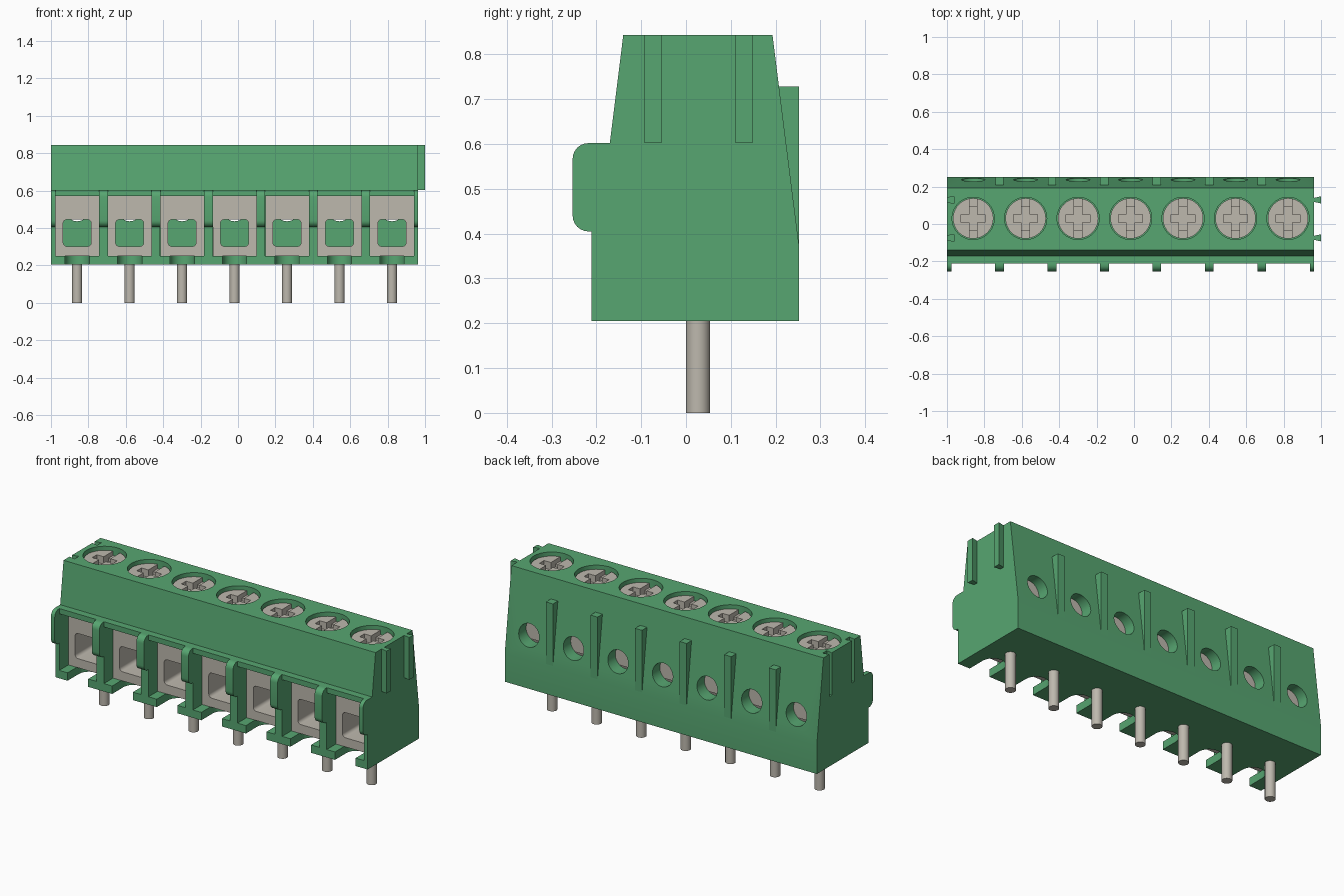
import bpy, bmesh
from math import sin, cos, pi, radians

cube = bpy.data.objects.get("Cube")
if cube:
    bpy.data.objects.remove(cube, do_unlink=True)


def material(name, rgb):
    m = bpy.data.materials.new(name)
    m.use_nodes = True
    m.diffuse_color = (*rgb, 1)
    m.node_tree.nodes["Principled BSDF"].inputs["Base Color"].default_value = (*rgb, 1)
    return m


GREEN = material("green plastic", (0.095, 0.38, 0.165))
METAL = material("warm grey metal", (0.51, 0.48, 0.42))

PITCH = 0.2805
LEFT, RIGHT = -1.0, 0.9635
CENTRES = [LEFT + PITCH * (i + 0.5) for i in range(7)]
JOINTS = [LEFT + PITCH * i for i in range(1, 7)]


def arc(cx, cy, r, start, end, n=6):
    """Points along an arc, angles in degrees."""
    steps = [radians(start + (end - start) * i / n) for i in range(n + 1)]
    return [(cx + r * cos(t), cy + r * sin(t)) for t in steps]


def circle(cx, cy, r, n=40):
    return arc(cx, cy, r, 0, 360, n)[:-1]


def rect(x0, y0, x1, y1):
    return [(x0, y0), (x1, y0), (x1, y1), (x0, y1)]


def rounded(x0, y0, x1, y1, r):
    return (arc(x0 + r, y0 + r, r, 180, 270) + arc(x1 - r, y0 + r, r, 270, 360)
            + arc(x1 - r, y1 - r, r, 0, 90) + arc(x0 + r, y1 - r, r, 90, 180))


PLACE = {"x": lambda a, b, h: (h, a, b),
         "y": lambda a, b, h: (a, h, b),
         "z": lambda a, b, h: (a, b, h)}


def solid(name, mat, prisms):
    """One object made of prisms: (outline, axis, low, high)."""
    bm = bmesh.new()
    for outline, axis, lo, hi in prisms:
        put = PLACE[axis]
        a = [bm.verts.new(put(*p, lo)) for p in outline]
        b = [bm.verts.new(put(*p, hi)) for p in outline]
        bm.faces.new(a)
        bm.faces.new(b[::-1])
        for i in range(len(a)):
            j = (i + 1) % len(a)
            bm.faces.new((a[j], a[i], b[i], b[j]))
    bmesh.ops.recalc_face_normals(bm, faces=bm.faces[:])
    mesh = bpy.data.meshes.new(name)
    bm.to_mesh(mesh)
    bm.free()
    mesh.materials.append(mat)
    ob = bpy.data.objects.new(name, mesh)
    bpy.context.collection.objects.link(ob)
    return ob


def cut(target, *prism_sets):
    """Subtract each set of prisms from the target and bake the result."""
    for prisms in prism_sets:
        cutter = solid("cutter", target.data.materials[0], prisms)
        cutter.hide_render = True
        mod = target.modifiers.new("cut", "BOOLEAN")
        mod.operation, mod.solver, mod.object = "DIFFERENCE", "EXACT", cutter
        graph = bpy.context.evaluated_depsgraph_get()
        baked = bpy.data.meshes.new_from_object(target.evaluated_get(graph))
        target.modifiers.clear()
        target.data = baked
        bpy.data.objects.remove(cutter, do_unlink=True)


def dovetail(x, y, depth):
    """Plan outline of a rib that widens away from its root."""
    return [(x, y - 0.011), (x + depth, y - 0.019), (x + depth, y + 0.019), (x, y + 0.011)]


# Housing with terminal cavities, pin slots, screw wells, rear holes and side grooves
profile = [(-0.211, 0.205), (0.252, 0.205), (0.252, 0.375), (0.193, 0.843),
           (-0.14, 0.843), (-0.17, 0.602), (-0.211, 0.602)]
RIB_Y = (-0.074, 0.129)
housing = solid("housing", GREEN, [(profile, "x", LEFT, RIGHT)])
cut(housing,
    [(rect(x - 0.117, 0.25, x + 0.117, 0.572), "y", -0.3, 0.17) for x in CENTRES],
    [([(x - 0.065, -0.3), (x + 0.065, -0.3)] + arc(x, -0.11, 0.065, 0, 180, 16),
      "z", 0.15, 0.3) for x in CENTRES],
    [(circle(x, 0.03, 0.113), "z", 0.74, 0.9) for x in CENTRES],
    [(circle(x, 0.5, 0.064), "y", 0.14, 0.3) for x in CENTRES],
    [(dovetail(LEFT - 0.001, y, 0.038), "z", 0.602, 0.9) for y in RIB_Y])

# Rounded noses on the front of the dividing walls
nose = ([(-0.211, 0.405)] + [(-0.211, 0.602)]
        + arc(-0.218, 0.567, 0.035, 90, 180) + arc(-0.218, 0.44, 0.035, 180, 270))
spans = [(LEFT, LEFT + 0.0235), (RIGHT - 0.0235, RIGHT)]
spans += [(x - 0.0235, x + 0.0235) for x in JOINTS]
solid("divider_noses", GREEN, [(nose, "x", a, b) for a, b in spans])

# Wedge ribs on the back and dovetail ribs on one side
wedge = [(0.252, 0.375), (0.252, 0.728), (0.2, 0.728), (0.2, 0.6)]
solid("back_ribs", GREEN, [(wedge, "x", x - 0.022, x + 0.022) for x in JOINTS])
solid("side_ribs", GREEN, [(dovetail(RIGHT, y, 0.0365), "z", 0.602, 0.843) for y in RIB_Y])

# Metal clamps with a rounded wire opening running through them
clamps = solid("wire_clamps", METAL,
               [(rect(x - 0.1165, 0.2505, x + 0.1165, 0.5715), "y", -0.13, 0.168)
                for x in CENTRES])
cut(clamps, [(rounded(x - 0.075, 0.302, x + 0.075, 0.445, 0.02), "y", -0.2, 0.3)
             for x in CENTRES])

# Screws with a cross recess and a shallow straight slot
screws = solid("screws", METAL, [(circle(x, 0.03, 0.108), "z", 0.735, 0.822) for x in CENTRES])
cut(screws,
    [(rect(x - 0.021, -0.1, x + 0.021, 0.16), "z", 0.797, 0.9) for x in CENTRES],
    [(rect(x - 0.064, 0.009, x + 0.064, 0.051), "z", 0.78, 0.9) for x in CENTRES],
    [(rect(x - 0.021, -0.034, x + 0.021, 0.094), "z", 0.78, 0.9) for x in CENTRES])

# Solder pins
solid("pins", METAL, [(circle(x, 0.027, 0.027, 24), "z", 0, 0.27) for x in CENTRES])

# Smooth the curved walls, keep edges sharp
for ob in bpy.context.collection.objects:
    if ob.type == "MESH" and ob.data.materials and ob.data.materials[0] in (GREEN, METAL):
        bpy.ops.object.select_all(action="DESELECT")
        ob.select_set(True)
        bpy.context.view_layer.objects.active = ob
        bpy.ops.object.shade_smooth_by_angle(angle=radians(25))
